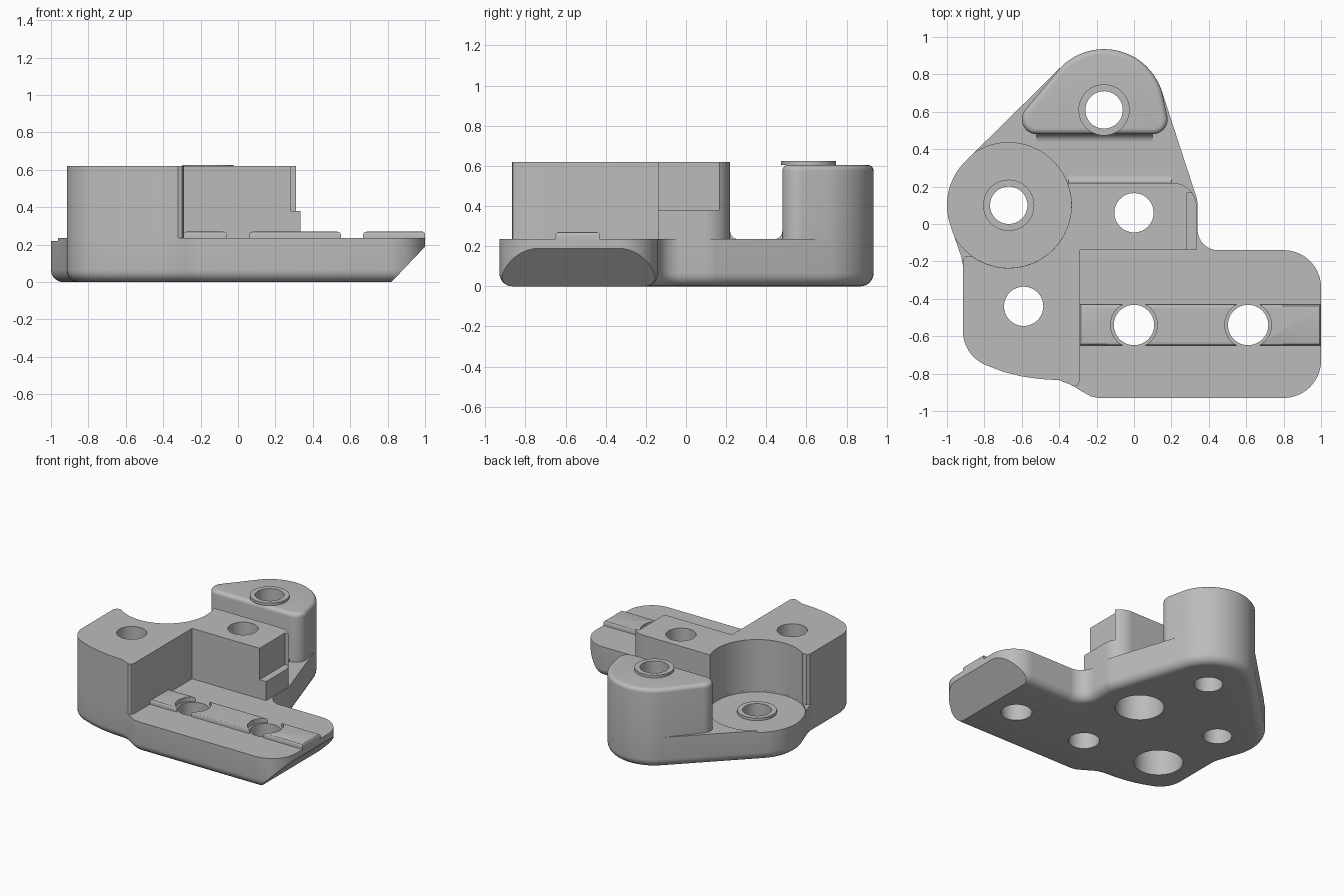
import bpy, bmesh
from math import radians, cos, sin, pi
from mathutils import Vector

cube = bpy.data.objects.get("Cube")
if cube:
    bpy.data.objects.remove(cube, do_unlink=True)

grey = bpy.data.materials.new("plain grey")
grey.use_nodes = True
GREY = (0.5, 0.5, 0.5, 1)
grey.diffuse_color = GREY
grey.node_tree.nodes["Principled BSDF"].inputs["Base Color"].default_value = GREY


def arc(cx, cy, r, a0, a1, n=20):
    """Points on an arc, angles in degrees."""
    steps = [radians(a0 + (a1 - a0) * i / n) for i in range(n + 1)]
    return [(cx + r * cos(a), cy + r * sin(a)) for a in steps]


def inset(points, d):
    """Move a counter-clockwise outline inwards by d."""
    out = []
    for i, p in enumerate(points):
        p = Vector(p)
        e0 = (p - Vector(points[i - 1])).normalized()
        e1 = (Vector(points[(i + 1) % len(points)]) - p).normalized()
        n0, n1 = Vector((-e0.y, e0.x)), Vector((-e1.y, e1.x))
        out.append(p + (n0 + n1) * d / (1 + max(n0.dot(n1), -0.5)))
    return out


def make(name, bm):
    bmesh.ops.recalc_face_normals(bm, faces=bm.faces)
    mesh = bpy.data.meshes.new(name)
    bm.to_mesh(mesh)
    bm.free()
    mesh.materials.append(grey)
    obj = bpy.data.objects.new(name, mesh)
    bpy.context.collection.objects.link(obj)
    return obj


def loft(points, levels):
    """Solid through (height, inset) levels of one outline."""
    bm = bmesh.new()
    rings = [[bm.verts.new((x, y, z)) for x, y in inset(points, d)] for z, d in levels]
    for a, b in zip(rings, rings[1:]):
        for i in range(len(a)):
            j = (i + 1) % len(a)
            bm.faces.new((a[i], a[j], b[j], b[i]))
    bm.faces.new(rings[0][::-1])
    bm.faces.new(rings[-1])
    return bm


def disc(x, y, r, z0, z1):
    return loft(arc(x, y, r, 0, 352.5, 47), [(z0, 0), (z1, 0)])


def box(x0, x1, y0, y1, z0, z1):
    return loft([(x0, y0), (x1, y0), (x1, y1), (x0, y1)], [(z0, 0), (z1, 0)])


def select(obj):
    bpy.ops.object.select_all(action='DESELECT')
    obj.select_set(True)
    bpy.context.view_layer.objects.active = obj


def cut(obj, *shapes):
    for bm in shapes:
        cutter = make("cutter", bm)
        cutter.hide_render = True
        mod = obj.modifiers.new("cut", 'BOOLEAN')
        mod.operation, mod.solver, mod.object = 'DIFFERENCE', 'EXACT', cutter
        select(obj)
        bpy.ops.object.modifier_apply(modifier=mod.name)
        bpy.data.objects.remove(cutter, do_unlink=True)


def round_edge(z, r, n=6):
    """Levels for a rounded top edge of radius r ending at height z."""
    return [(z - r + r * sin(pi / 2 * i / n), r - r * cos(pi / 2 * i / n))
            for i in range(n + 1)]


DECK, TOP, BOSS_Z = 0.235, 0.62, 0.22
BOSS, POST = (-0.67, 0.1), (-0.16, 0.61)
BLOCK_HOLES = [(-0.59, -0.44), (0, 0.06)]
RAIL_HOLES = [(0, -0.54), (0.61, -0.54)]

# Base plate with rounded underside and a sloped end
front_left = (arc(-0.715, -0.57, 0.2, 180, 245)
              + [(-0.7, -0.79), (-0.6, -0.815), (-0.5, -0.829), (-0.4, -0.835)])
outline = ([(-0.36, -0.845), (-0.27, -0.9), (-0.23, -0.922), (-0.19, -0.93)]
           + arc(0.8, -0.73, 0.2, -90, 0) + arc(0.8, -0.34, 0.2, 0, 90)
           + arc(0.45, -0.03, 0.11, 270, 180) + arc(0.19, 0.1, 0.15, 0, 18, 6)
           + arc(*POST, 0.325, 18, 135) + arc(*BOSS, 0.33, 135, 198)
           + [(-0.925, -0.17), (-0.915, -0.22)] + front_left)
under = [(0.065 - z, d) for z, d in
         [(h, i) for h, i in round_edge(0.065, 0.065)]]
bm = loft(outline, [(0.065 - z, d) for z, d in reversed(round_edge(0.065, 0.065))]
          + [(DECK, 0)])
bmesh.ops.bisect_plane(bm, geom=bm.verts[:] + bm.edges[:] + bm.faces[:],
                       plane_co=(0.82, 0, 0), plane_no=(1, 0, -0.95), clear_outer=True)
bmesh.ops.holes_fill(bm, edges=[e for e in bm.edges if e.is_boundary], sides=0)
base = make("base_plate", bm)
cut(base, disc(*BOSS, 0.335, BOSS_Z, 0.5),
    *[disc(x, y, 0.1, -0.1, 0.9) for x, y in (BOSS, POST)],
    *[disc(x, y, 0.108, -0.1, 0.9) for x, y in RAIL_HOLES],
    *[disc(x, y, 0.17, -0.1, 0.3) for x, y in BLOCK_HOLES])

# Tall L-shaped block, hollowed round the boss, with a notched end
block_outline = ([(-0.35, -0.855), (-0.32, -0.868), (-0.3, -0.862), (-0.29, -0.84),
                  (-0.29, -0.14), (0.335, -0.14)]
                 + arc(0.205, 0.09, 0.13, 0, 90) + arc(*BOSS, 0.335, 21, -126, 40)
                 + [(-0.9, -0.172), (-0.915, -0.19)] + front_left)
block = make("upright_block", loft(block_outline, [(DECK, 0), (TOP, 0)]))
cut(block, box(0.28, 0.5, -0.3, 0.165, 0.38, 0.8),
    *[disc(x, y, 0.105, -0.1, 0.9) for x, y in BLOCK_HOLES],
    *[disc(x, y, 0.17, -0.1, 0.3) for x, y in BLOCK_HOLES])

# Rear post with softened top edge
post_outline = (arc(0.1, 0.56, 0.08, -90, 18, 10) + arc(*POST, 0.325, 18, 135)
                + arc(-0.52, 0.56, 0.08, 135, 270, 10))
post = make("rear_post", loft(post_outline, [(DECK, 0)] + round_edge(0.605, 0.03)))
cut(post, disc(*POST, 0.1, -0.1, 0.9))

# Raised collars round the two bearing holes
collars = []
for name, centre, z in (("boss_collar", BOSS, BOSS_Z), ("post_collar", POST, 0.605)):
    collar = make(name, disc(*centre, 0.137, z, z + 0.02))
    cut(collar, disc(*centre, 0.1, -0.1, 0.9))
    collars.append(collar)

# Raised rail on the flange, broken by the screw holes
rail_outline = [(-0.29, -0.65), (1, -0.65), (1, -0.43), (-0.29, -0.43)]
rail = make("flange_rail", loft(rail_outline, [(DECK, 0)] + round_edge(0.27, 0.015, 3)))
cut(rail, *[disc(x, y, 0.125, -0.1, 0.9) for x, y in RAIL_HOLES])


# Concave fillets at the feet of the block and the post
def cove(name, x0, x1, y, side, r=0.04):
    profile = [(y, DECK)] + [(y + side * (r - r * cos(radians(a))),
                              DECK + r - r * sin(radians(a))) for a in range(0, 91, 15)]
    bm = bmesh.new()
    ends = [[bm.verts.new((x, py, pz)) for py, pz in profile] for x in (x0, x1)]
    for i in range(len(profile)):
        bm.faces.new((ends[0][i], ends[0][i - 1], ends[1][i - 1], ends[1][i]))
    for ring in ends:
        bm.faces.new(ring)
    return make(name, bm)


coves = [cove("block_fillet", -0.35, 0.2, 0.22, 1),
         cove("post_fillet", -0.52, 0.1, 0.48, -1)]

for obj in [base, block, post, rail] + collars + coves:
    select(obj)
    bpy.ops.object.shade_smooth_by_angle(angle=radians(30))
